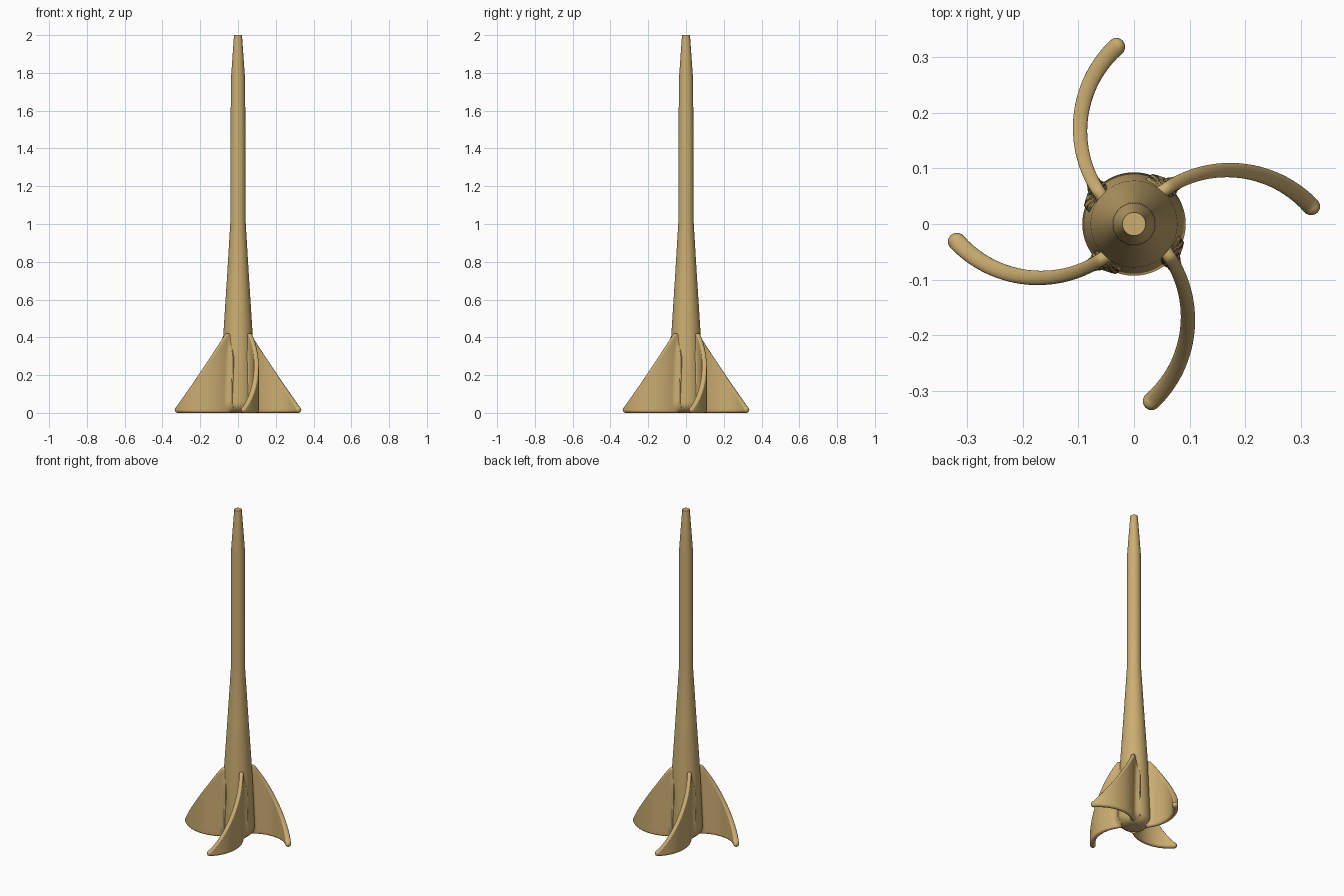
import bpy, bmesh, math
from mathutils import Vector

if "Cube" in bpy.data.objects:
    bpy.data.objects.remove(bpy.data.objects["Cube"])

tan = bpy.data.materials.new("tan")
tan.diffuse_color = (0.60, 0.42, 0.165, 1)
tan.use_nodes = True
tan.node_tree.nodes["Principled BSDF"].inputs["Base Color"].default_value = tan.diffuse_color

# Body outline: rounded base, tapering skirt, straight tube, narrow tip
ROUND = 0.056
BASE_R = 0.093
profile = [(0.0, 0.0)]
for i in range(11):
    a = math.radians(9 * i)
    profile.append((BASE_R - ROUND + ROUND * math.sin(a), ROUND - ROUND * math.cos(a)))
profile += [(0.078, 0.41), (0.058, 0.72), (0.040, 1.02), (0.038, 1.76), (0.021, 2.0), (0.0, 2.0)]


def body_radius(z):
    for (r0, z0), (r1, z1) in zip(profile[1:], profile[2:]):
        if z0 <= z <= z1 and z1 > z0:
            return r0 + (r1 - r0) * (z - z0) / (z1 - z0)
    return profile[1][0]


def finish(name, bm):
    bmesh.ops.recalc_face_normals(bm, faces=bm.faces)
    mesh = bpy.data.meshes.new(name)
    bm.to_mesh(mesh)
    bm.free()
    mesh.materials.append(tan)
    ob = bpy.data.objects.new(name, mesh)
    bpy.context.collection.objects.link(ob)
    bpy.context.view_layer.objects.active = ob
    ob.select_set(True)
    bpy.ops.object.shade_smooth_by_angle(angle=math.radians(35))
    ob.select_set(False)
    return ob


# Body: profile turned around the vertical axis
bm = bmesh.new()
pts = [bm.verts.new((r, 0, z)) for r, z in profile]
edges = [bm.edges.new(p) for p in zip(pts, pts[1:])]
bmesh.ops.spin(bm, geom=pts + edges, cent=(0, 0, 0), axis=(0, 0, 1),
               angle=math.tau, steps=72, use_duplicate=False)
bmesh.ops.remove_doubles(bm, verts=bm.verts, dist=1e-5)
finish("rocket_body", bm)

# Fin: rounded upright section swept along a horizontal arc
CENTRE, ARC_R = Vector((0.17, -0.105)), 0.202
ROOT, TIP = math.radians(129), math.radians(42.6)
SPAN, STEPS, CAP, ROWS = ROOT - TIP, 44, 6, 24
FILLET = 0.025


def fin_ring(bm, angle, half, full):
    out = Vector((math.cos(angle), math.sin(angle)))
    mid = CENTRE + ARC_R * out
    low = full
    high = min(0.41, max(low + 0.002, 0.02 + (0.319 - mid.x) * 1.52))
    # upright side, top round, other side, bottom round: (side, height)
    side = [low + (high - low) * i / ROWS for i in range(ROWS + 1)]
    arc = [math.pi * i / 10 for i in range(1, 10)]
    ring = [(1, z) for z in side]
    ring += [(math.cos(a), high + half * math.sin(a)) for a in arc]
    ring += [(-1, z) for z in reversed(side)]
    ring += [(-math.cos(a), low - half * math.sin(a)) for a in arc]
    verts = []
    for s, z in ring:
        # flare the root into the body, fading out at the top
        gap = max(0.0, mid.length - body_radius(max(z, 0)) + 0.007)
        flare = 0.0
        if gap < FILLET:
            flare = FILLET - math.sqrt(FILLET ** 2 - (FILLET - gap) ** 2)
            flare *= min(1, max(0, (high - z) / 0.12))
        p = mid + out * s * (half + flare)
        verts.append(bm.verts.new((p.x, p.y, z)))
    return verts


bm = bmesh.new()
rings = []
for i in range(STEPS + 1):
    t = i / STEPS
    half = 0.0115 + 0.0045 * t ** 1.5
    rings.append(fin_ring(bm, ROOT - SPAN * t, half, half))
for i in range(1, CAP + 1):
    a = math.radians(88) * i / CAP
    rings.append(fin_ring(bm, TIP - 0.016 * math.sin(a) / ARC_R, 0.016 * math.cos(a), 0.016))
for a, b in zip(rings, rings[1:]):
    n = len(a)
    for j in range(n):
        bm.faces.new((a[j], a[(j + 1) % n], b[(j + 1) % n], b[j]))
bm.faces.new(rings[0])
bm.faces.new(rings[-1])
first = finish("fin_1", bm)

# Remaining fins around the body
for k in range(1, 4):
    ob = bpy.data.objects.new(f"fin_{k + 1}", first.data)
    ob.rotation_euler.z = k * math.pi / 2
    bpy.context.collection.objects.link(ob)
